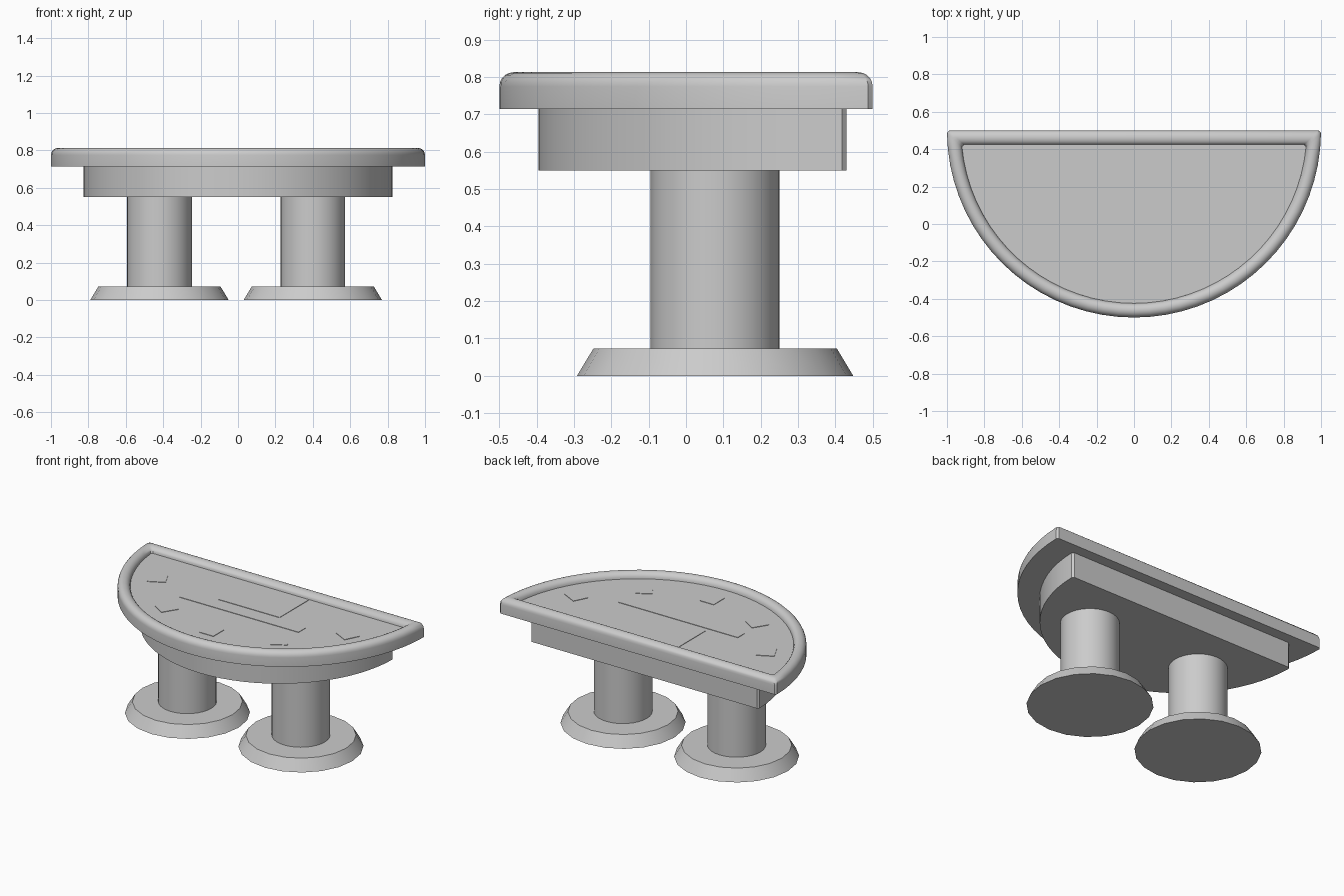
import bpy, bmesh, math
from mathutils import Matrix

if "Cube" in bpy.data.objects:
    bpy.data.objects.remove(bpy.data.objects["Cube"], do_unlink=True)

grey = bpy.data.materials.new("plain_grey")
grey.use_nodes = True
grey.diffuse_color = (0.6, 0.6, 0.6, 1)
grey.node_tree.nodes["Principled BSDF"].inputs["Base Color"].default_value = (0.6, 0.6, 0.6, 1)


def finish(name, bm, smooth=True):
    bmesh.ops.recalc_face_normals(bm, faces=bm.faces)
    mesh = bpy.data.meshes.new(name)
    bm.to_mesh(mesh)
    bm.free()
    mesh.materials.append(grey)
    obj = bpy.data.objects.new(name, mesh)
    bpy.context.collection.objects.link(obj)
    if smooth:
        bpy.ops.object.select_all(action='DESELECT')
        obj.select_set(True)
        bpy.context.view_layer.objects.active = obj
        bpy.ops.object.shade_smooth_by_angle(angle=math.radians(35))
    return obj


def half_disc(radius, back, inset, corner=0.012, steps=36):
    """Half-disc outline, offset inwards, with small clipped back corners."""
    r = radius - inset
    start = -math.asin(inset / r)
    clip = corner / r
    pts = [(r * math.cos(start) - corner, back - inset)]
    for i in range(steps + 1):
        t = start - clip - (math.pi + 2 * (start - clip)) * i / steps
        pts.append((r * math.cos(t), back + r * math.sin(t)))
    pts.append((-pts[0][0], back - inset))
    return pts


def loft(name, rings):
    """Skin closed rings of equal count and cap both ends."""
    bm = bmesh.new()
    loops = [[bm.verts.new((x, y, z)) for x, y in pts] for pts, z in rings]
    n = len(loops[0])
    for a, b in zip(loops, loops[1:]):
        for i in range(n):
            j = (i + 1) % n
            bm.faces.new((a[i], a[j], b[j], b[i]))
    bm.faces.new(loops[0])
    bm.faces.new(loops[-1])
    return finish(name, bm)


def cone(name, x, y, z0, z1, r0, r1, sides):
    bm = bmesh.new()
    bmesh.ops.create_cone(bm, cap_ends=True, segments=sides, radius1=r0, radius2=r1,
                          depth=z1 - z0, matrix=Matrix.Translation((x, y, (z0 + z1) / 2)))
    return finish(name, bm)


def plate(name, x, y, width, depth, turn=0):
    bm = bmesh.new()
    m = (Matrix.Translation((x, y, SURFACE + 0.001)) @ Matrix.Rotation(turn, 4, 'Z')
         @ Matrix.Diagonal((width, depth, 0.004, 1)))
    bmesh.ops.create_cube(bm, size=1, matrix=m)
    return finish(name, bm, smooth=False)


# Table top: rounded raised rim around a sunken playing surface
SURFACE = 0.775
HALF = 0.038
profile = [(0, 0.715)]
for k in range(11):
    a = math.pi * k / 10
    profile.append((HALF * (1 - math.cos(a)), SURFACE + HALF * math.sin(a)))
loft("table_top", [(half_disc(1, 0.5, d), z) for d, z in profile])

# Apron under the top
loft("apron", [(half_disc(0.825, 0.43, 0), z) for z in (0.55, 0.717)])

# Two pedestals, each a column on a tapered foot
for side, x in (("right", -0.42), ("left", 0.4)):
    cone(side + "_foot", x, 0.078, 0, 0.073, 0.37, 0.326, 20)
    cone(side + "_column", x, 0.078, 0.07, 0.552, 0.173, 0.173, 32)

# Layout markings on the playing surface
plate("dealer_panel", 0, 0.265, 0.44, 0.3)
plate("long_strip", 0, 0.045, 0.86, 0.07)
for i, angle in enumerate((-153, -122, -90, -58, -27)):
    t = math.radians(angle)
    plate(f"card_spot_{i + 1}", 0.77 * math.cos(t), 0.5 + 0.77 * math.sin(t),
          0.1, 0.11, t + math.pi / 2)
